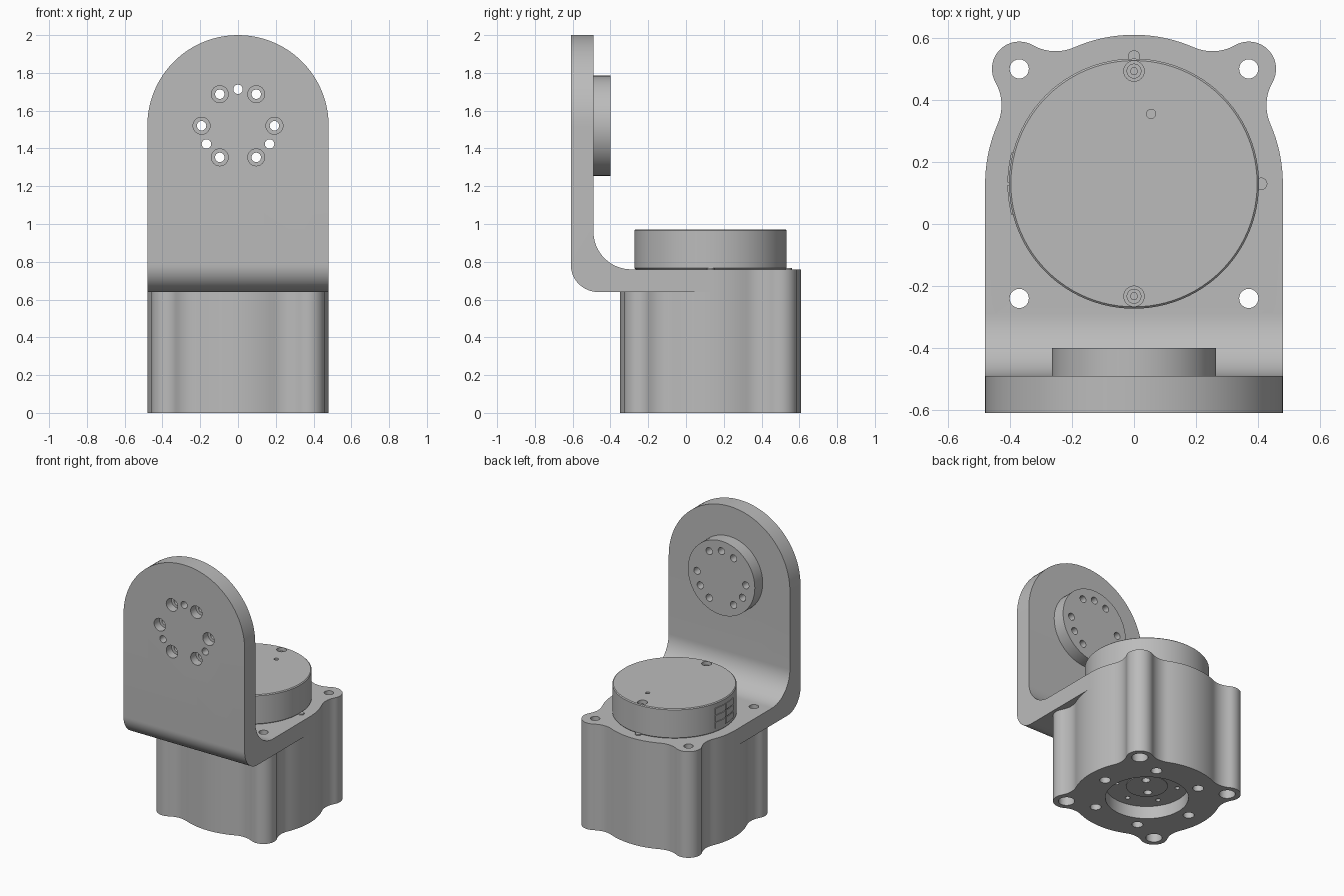
import bpy, bmesh, math
from mathutils import Matrix, Vector

if "Cube" in bpy.data.objects:
    bpy.data.objects.remove(bpy.data.objects["Cube"])

CY = 0.13            # y of the motor axis
PZ = 1.52            # z of the bracket pivot
LOBE = 0.37          # corner lobe offset from the axis

metal = bpy.data.materials.new("grey metal")
metal.diffuse_color = (0.5, 0.5, 0.5, 1)
metal.use_nodes = True
metal.node_tree.nodes["Principled BSDF"].inputs["Base Color"].default_value = metal.diffuse_color


def prism(name, pts, start, end, axis="z"):
    """Extrude a 2D outline along an axis (x: pts are y,z; y: pts are x,z; z: pts are x,y)."""
    place = {"x": lambda p, h: (h, p[0], p[1]),
             "y": lambda p, h: (p[0], h, p[1]),
             "z": lambda p, h: (p[0], p[1], h)}[axis]
    bm = bmesh.new()
    face = bm.faces.new([bm.verts.new(place(p, start)) for p in pts])
    ext = bmesh.ops.extrude_face_region(bm, geom=[face])
    verts = [v for v in ext["geom"] if isinstance(v, bmesh.types.BMVert)]
    bmesh.ops.translate(bm, verts=verts, vec=Vector(place((0, 0), end - start)))
    bmesh.ops.recalc_face_normals(bm, faces=bm.faces)
    mesh = bpy.data.meshes.new(name)
    bm.to_mesh(mesh)
    bm.free()
    mesh.materials.append(metal)
    obj = bpy.data.objects.new(name, mesh)
    bpy.context.collection.objects.link(obj)
    return obj


def arc(cx, cy, r, a0, a1, n):
    return [(cx + r * math.cos(a0 + (a1 - a0) * i / n),
             cy + r * math.sin(a0 + (a1 - a0) * i / n)) for i in range(n + 1)]


def disc(name, cx, cy, r, start, end, axis="z", n=32):
    return prism(name, arc(cx, cy, r, 0, math.tau, n)[:-1], start, end, axis)


def ring(r, count, offset=0):
    return [(r * math.cos(math.tau * i / count + offset),
             r * math.sin(math.tau * i / count + offset)) for i in range(count)]


def apply_mod(obj, mod):
    bpy.context.view_layer.objects.active = obj
    bpy.ops.object.modifier_apply(modifier=mod.name)


def combine(obj, tool, op="DIFFERENCE"):
    mod = obj.modifiers.new("cut", "BOOLEAN")
    mod.operation, mod.solver, mod.object = op, "EXACT", tool
    apply_mod(obj, mod)
    bpy.data.objects.remove(tool)


def drill(obj, spots, r, start, end, axis="z", n=24):
    for cx, cy in spots:
        combine(obj, disc("cutter", cx, cy, r, start, end, axis, n))


def lobed_outline(R=0.48, r=0.088, f=0.15):
    """Round housing with four filleted corner lobes."""
    d = LOBE * math.sqrt(2)
    a, b = R + f, r + f
    t = math.acos((a * a + d * d - b * b) / (2 * a * d))
    fx, fy = a * math.cos(t), a * math.sin(t)
    k = math.atan2(fy, d - fx)
    g = math.atan2(-fy, fx - d) % math.tau - math.tau
    local = arc(fx, -fy, f, math.pi - t, k, 10)
    local += arc(d, 0, r, g, -g, 24)[1:-1]
    local += arc(fx, fy, f, -k, t - math.pi, 10)
    local += arc(0, 0, R, t, math.pi / 2 - t, 16)[1:-1]
    pts = []
    for q in range(4):
        m = Matrix.Rotation(math.pi / 4 + q * math.pi / 2, 2)
        pts += [m @ Vector(p) for p in local]
    return [(p[0], p[1] + CY) for p in pts]


outline = lobed_outline()
corners = [(sx * LOBE, CY + sy * LOBE) for sx in (-1, 1) for sy in (-1, 1)]

# Lobed motor housing with bottom recess and bolt holes
housing = prism("motor_housing", outline, 0, 0.64)
combine(housing, disc("cutter", 0, CY, 0.27, -0.1, 0.09, n=64))
drill(housing, corners, 0.031, -0.1, 0.8)
drill(housing, corners, 0.053, -0.1, 0.1)
drill(housing, [(x, y + CY) for x, y in ring(0.354, 6)], 0.036, -0.1, 0.1)
drill(housing, [(x, y + CY) for x, y in ring(0.2, 6, 0.5)], 0.016, 0.05, 0.14, n=16)
drill(housing, [(x, y + CY) for x, y in ring(0.08, 2, 0.8)], 0.027, 0.05, 0.14, n=16)

# Output hub in the bottom recess
hub = disc("output_hub", 0, CY, 0.135, 0.085, 0.1, n=48)
drill(hub, [(x, y + CY) for x, y in ring(0.08, 2, 0.8)], 0.027, 0.05, 0.14, n=16)

# L bracket: bent strip, trimmed to a rounded plate, joined to the lobed flange
q = math.pi / 2
strip = arc(-0.465, 0.785, 0.145, 2 * q, 3 * q, 16) + [(CY, 0.64), (CY, 0.76)]
strip += arc(-0.29, 0.96, 0.20, 3 * q, 2 * q, 20) + [(-0.49, 2.1), (-0.61, 2.1)]
bracket = prism("bracket", strip, -0.48, 0.48, "x")
front = arc(0, PZ, 0.48, 0, math.pi, 48) + [(-0.48, 0.5), (0.48, 0.5)]
combine(bracket, prism("cutter", front, -0.8, 0.5, "y"), "INTERSECT")
combine(bracket, prism("flange", outline, 0.64, 0.76), "UNION")
drill(bracket, corners, 0.031, 0.5, 0.9)

# Pivot boss on the inside of the upright plate
boss = disc("pivot_boss", 0, PZ, 0.265, -0.49, -0.40, "y", 64)
bolts = [(x, z + PZ) for x, z in ring(0.193, 6)]
pins = [(x, z + PZ) for x, z in ring(0.193, 3, q)]
for part in (bracket, boss):
    drill(part, bolts + pins, 0.025, -0.8, -0.3, "y")
drill(bracket, bolts, 0.045, -0.8, -0.55, "y")

# Round motor cap with chamfered rim, screw recesses and vent hole
cap = disc("motor_cap", 0, CY, 0.403, 0.76, 0.972, n=96)
bev = cap.modifiers.new("rim", "BEVEL")
bev.width, bev.segments, bev.limit_method = 0.006, 1, "ANGLE"
apply_mod(cap, bev)
screws = [(0, CY + s * 0.363) for s in (-1, 1)]
drill(cap, screws, 0.033, 0.93, 1.1)
drill(cap, [(0.055, 0.355)], 0.015, 0.94, 1.1, n=16)

# Cap screws
for i, (x, y) in enumerate(screws):
    screw = disc(f"cap_screw_{i + 1}", x, y, 0.024, 0.93, 0.95, n=24)
    drill(screw, [(x, y)], 0.012, 0.938, 1.0, n=6)

# Connector plates on the left side of the cap
for row in range(3):
    for col in range(2):
        a0 = math.pi - 0.25 + col * 0.26
        z0 = 0.79 + row * 0.05
        plate = arc(0, CY, 0.408, a0, a0 + 0.24, 6) + arc(0, CY, 0.40, a0 + 0.24, a0, 6)
        prism(f"connector_plate_{row * 2 + col + 1}", plate, z0, z0 + 0.043)

# Small set screws at the foot of the cap
for i, a in enumerate((0, q)):
    x, y = 0.41 * math.cos(a), CY + 0.41 * math.sin(a)
    disc(f"set_screw_{i + 1}", x, y, 0.02, 0.76, 0.768, n=16)

# Smooth curved sides, keep machined edges crisp
bpy.ops.object.select_all(action="DESELECT")
for obj in bpy.context.scene.objects:
    obj.select_set(True)
bpy.context.view_layer.objects.active = bracket
bpy.ops.object.shade_smooth_by_angle(angle=math.radians(30))
